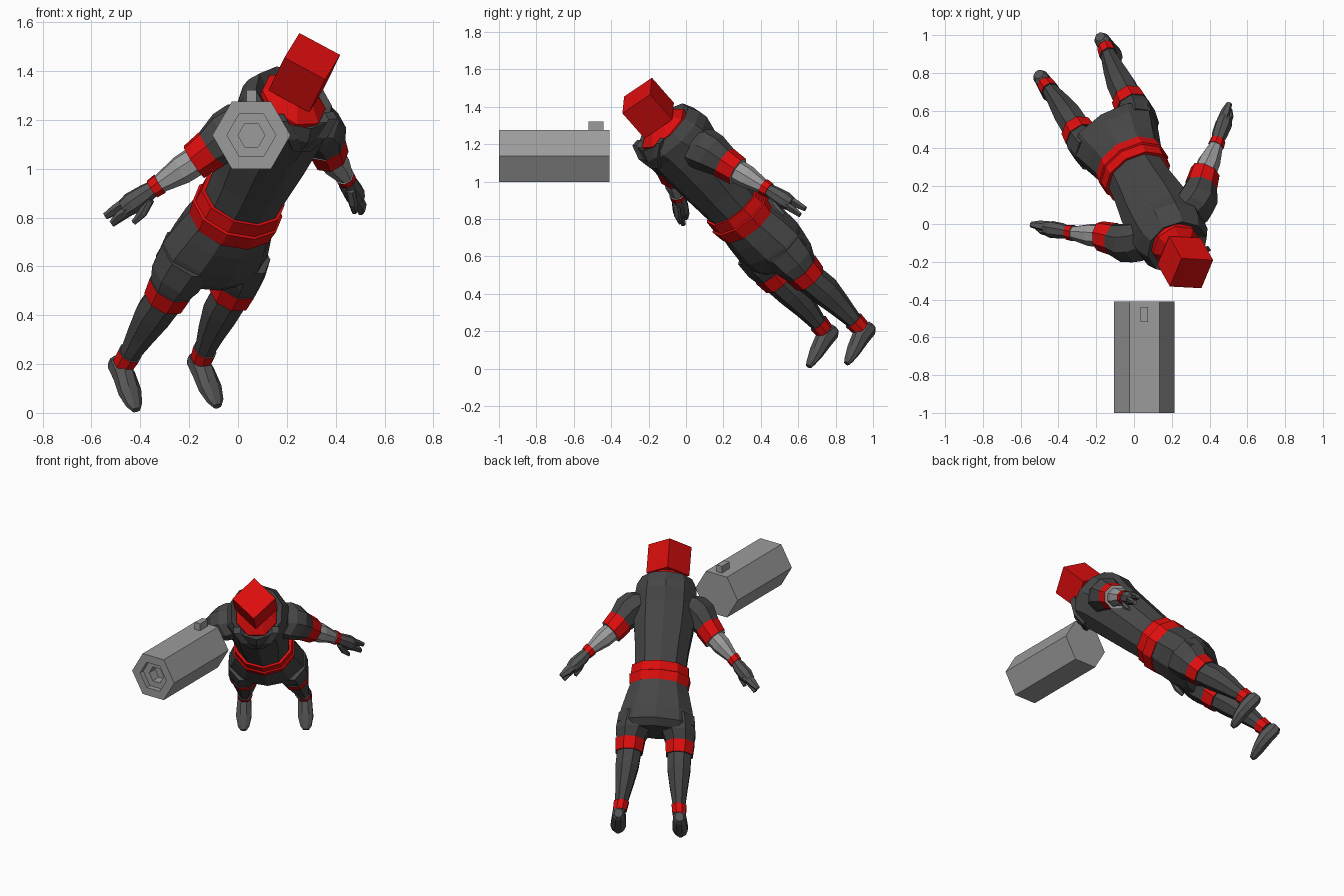
import bpy, bmesh, math
from mathutils import Matrix, Vector

if "Cube" in bpy.data.objects:
    bpy.data.objects.remove(bpy.data.objects["Cube"])


def material(name, r, g, b):
    m = bpy.data.materials.new(name)
    m.diffuse_color = (r, g, b, 1)
    m.use_nodes = True
    m.node_tree.nodes["Principled BSDF"].inputs["Base Color"].default_value = m.diffuse_color
    return m


SUIT = material("dark grey suit", .062, .062, .062)
BOOT = material("mid grey glove", .09, .09, .09)
RED = material("red", .72, .004, .004)
STEEL = material("light grey", .33, .33, .33)

# Flying pose: the figure is built upright (x left, y back, z up) and tilted
left = Vector((.85, .52, .04)).normalized()
up = Vector((.345, -.62, .705))
up = (up - left * up.dot(left)).normalized()
back = up.cross(left)
POSE = Matrix((left, back, up)).transposed().to_4x4()
POSE.translation = (0, .284, .84)


def finish(name, bm, mats, pose=True, mirror=False):
    bmesh.ops.recalc_face_normals(bm, faces=bm.faces)
    me = bpy.data.meshes.new(name)
    bm.to_mesh(me)
    bm.free()
    for m in mats:
        me.materials.append(m)
    ob = bpy.data.objects.new(name, me)
    bpy.context.collection.objects.link(ob)
    if pose:
        ob.matrix_world = POSE
    if mirror:
        ob.modifiers.new("mirror", 'MIRROR')
    return ob


def loft(name, rings, mats, axis=(0, 0, 1), depth=(0, 1, 0), n=8, bands=(),
         pose=True, mirror=False):
    """Rings are (x, y, z, side radius, depth radius); segments in bands use mats[1]."""
    bm = bmesh.new()
    b = Vector(depth)
    c = Vector(axis).normalized().cross(b)
    loops = []
    for x, y, z, rc, rb in rings:
        loop = []
        for i in range(n):
            a = 2 * math.pi * (i + .5) / n
            loop.append(bm.verts.new(Vector((x, y, z)) + c * rc * math.cos(a) + b * rb * math.sin(a)))
        loops.append(loop)
    for s in range(len(loops) - 1):
        for i in range(n):
            j = (i + 1) % n
            f = bm.faces.new((loops[s][i], loops[s][j], loops[s + 1][j], loops[s + 1][i]))
            f.material_index = 1 if s in bands else 0
    bm.faces.new(loops[0])
    f = bm.faces.new(loops[-1])
    f.material_index = 1 if len(loops) - 2 in bands else 0
    return finish(name, bm, mats, pose, mirror)


def box(name, size, mat, matrix, pose):
    bm = bmesh.new()
    bmesh.ops.create_cube(bm, size=1)
    bmesh.ops.scale(bm, vec=size, verts=bm.verts)
    bmesh.ops.transform(bm, matrix=matrix, verts=bm.verts)
    return finish(name, bm, [mat], pose)


# Cube head turned so that one corner points forward
box("head", (.19, .19, .19), RED,
    Matrix.Translation((0, 0, .785)) @ Matrix.Rotation(math.radians(45), 4, 'Z'), True)

# Neck scarf filling the collar
loft("scarf", [(0, -.01, .55, .13, .15), (0, -.015, .645, .135, .155),
               (0, 0, .70, .08, .08)], [RED], n=8)

# Torso with the flared collar
loft("torso", [(0, 0, .03, .165, .15), (0, 0, .18, .175, .165), (0, 0, .33, .195, .178),
               (0, 0, .46, .20, .19), (0, .005, .54, .20, .205), (0, -.005, .59, .195, .205),
               (0, -.01, .65, .165, .18), (0, -.01, .61, .12, .13)], [SUIT], n=10)

# Front lapels, one on each side of the scarf
loft("lapel", [(.02, -.19, .53, .03, .02), (.07, -.18, .60, .035, .025), (.12, -.13, .66, .03, .03)],
     [SUIT], n=4, mirror=True)

# Belt in two layers
loft("belt", [(0, 0, -.075, .19, .168), (0, 0, -.005, .20, .178), (0, 0, 0, .19, .168),
              (0, 0, .06, .186, .166)], [RED], n=10)

# Hips
loft("hips", [(0, .005, -.04, .18, .16), (0, .01, -.14, .208, .172), (0, .012, -.24, .235, .172),
              (0, .01, -.32, .25, .155), (0, .0, -.36, .235, .12)], [SUIT], n=10)

# Legs with knee and ankle bands
loft("leg", [(.13, 0, -.26, .115, .14), (.145, -.01, -.36, .112, .125), (.155, -.02, -.42, .092, .1),
             (.155, -.02, -.42, .098, .105), (.157, -.02, -.50, .09, .095),
             (.157, -.02, -.50, .08, .085), (.162, -.005, -.6, .077, .085),
             (.17, 0, -.72, .06, .065), (.18, 0, -.835, .042, .046),
             (.18, 0, -.835, .05, .055), (.186, 0, -.895, .046, .05),
             (.188, 0, -.895, .038, .042), (.19, 0, -.94, .04, .045)],
     [SUIT, RED], bands=(3, 9), mirror=True)

# Boots, heel to toe
loft("boot", [(.19, .055, -.93, .028, .03), (.19, .03, -.925, .042, .05), (.19, -.04, -.925, .047, .05),
              (.193, -.12, -.94, .052, .037), (.195, -.18, -.953, .038, .022),
              (.195, -.205, -.958, .02, .014)],
     [BOOT], axis=(0, 1, 0), depth=(0, 0, 1), mirror=True)

# Upper arms with rounded shoulders
loft("upper_arm", [(.09, 0, .50, .09, .10), (.17, 0, .475, .105, .12), (.225, 0, .43, .105, .112),
                   (.275, 0, .36, .083, .088)], [SUIT], axis=(.62, 0, -.78), mirror=True)

# Forearms with elbow and wrist bands
arm_axis = (.68, 0, -.73)
loft("forearm", [(.268, 0, .365, .088, .09), (.327, 0, .285, .08, .08), (.327, 0, .285, .06, .064),
                 (.37, 0, .24, .06, .062), (.442, 0, .165, .037, .04), (.442, 0, .165, .043, .046),
                 (.468, 0, .135, .04, .042)],
     [STEEL, RED], axis=arm_axis, bands=(0, 5), mirror=True)

# Gloves: palm, two finger slabs and a thumb
loft("palm", [(.455, 0, .15, .03, .032), (.49, 0, .105, .042, .042), (.535, 0, .055, .045, .048),
              (.56, 0, .025, .035, .04)], [BOOT], axis=arm_axis, mirror=True)
for k, (y, tx, tz) in enumerate(((.02, .615, -.035), (-.02, .60, -.04))):
    loft(f"fingers_{k + 1}", [(.535, y, .05, .032, .02), (.58, y, .0, .028, .019),
                              (tx, y, tz, .016, .014)],
         [BOOT], axis=arm_axis, n=6, mirror=True)
loft("thumb", [(.48, -.03, .11, .02, .022), (.505, -.055, .055, .02, .02), (.53, -.06, .005, .012, .012)],
     [BOOT], axis=(.4, 0, -.9), n=6, mirror=True)


# Hexagonal cannon with a stepped muzzle
def hexagon(y, r):
    return [(.055 + r * math.cos(k * math.pi / 3), y, 1.137 + r * math.sin(k * math.pi / 3))
            for k in range(6)]


bm = bmesh.new()
steps = [(-.41, .16), (-1, .16), (-1, .10), (-.965, .10), (-.965, .055), (-.90, .055)]
loops = [[bm.verts.new(p) for p in hexagon(y, r)] for y, r in steps]
for p, q in zip(loops, loops[1:]):
    for i in range(6):
        j = (i + 1) % 6
        bm.faces.new((p[i], p[j], q[j], q[i]))
bm.faces.new(loops[0])
bm.faces.new(loops[-1])
finish("cannon", bm, [STEEL], pose=False)

# Sight on top of the cannon
box("cannon_sight", (.04, .08, .055), STEEL, Matrix.Translation((.055, -.48, 1.295)), False)
